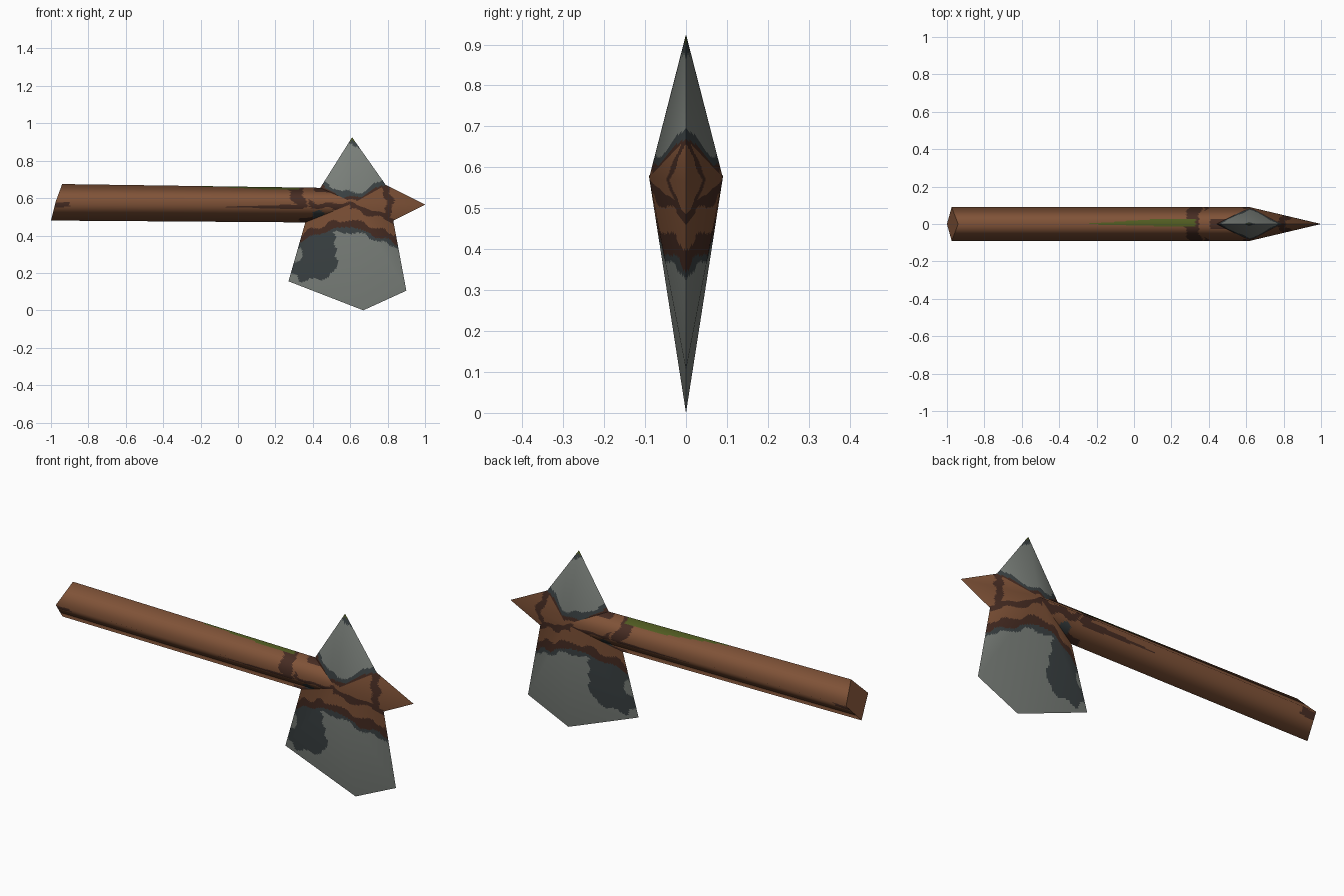
import bpy, bmesh, math
from mathutils import Vector

if "Cube" in bpy.data.objects:
    bpy.data.objects.remove(bpy.data.objects["Cube"])

STEP = 0.011          # cell size, fine enough for the ragged paint edges
HALF = 0.09           # half thickness
CX, CZ = 0.62, 0.575  # raised centre of the head

PALETTE = [("brown_wood", (0.216, 0.086, 0.039)),
           ("dark_brown_binding", (0.064, 0.026, 0.017)),
           ("grey_stone", (0.205, 0.225, 0.205)),
           ("dark_slate", (0.046, 0.057, 0.060)),
           ("moss_green", (0.085, 0.110, 0.016))]
BROWN, DARK, GREY, SLATE, GREEN = range(5)
mats = []
for name, rgb in PALETTE:
    m = bpy.data.materials.new(name)
    m.diffuse_color = (*rgb, 1)
    m.use_nodes = True
    m.node_tree.nodes["Principled BSDF"].inputs["Base Color"].default_value = m.diffuse_color
    mats.append(m)


def curve(pts, x):
    """Piecewise linear height of a paint border."""
    if x <= pts[0][0]:
        return pts[0][1]
    for (x0, z0), (x1, z1) in zip(pts, pts[1:]):
        if x <= x1:
            return z0 + (z1 - z0) * (x - x0) / (x1 - x0)
    return pts[-1][1]


def wobble(a, b):
    return 0.008 * (math.sin(47 * a + 13 * b) + 0.7 * math.sin(91 * b - 29 * a))


# Paint rules, one per part
def streak(x, z):
    """Dark line running across the head from upper left to lower right."""
    mid = curve([(0.28, 0.60), (0.45, 0.555), (0.62, 0.555), (0.85, 0.475)], x)
    return abs(z - mid + wobble(x, z)) < 0.016


def paint_handle(x, y, z):
    t = max(0, min(1, (x + 0.27) / 0.4))
    if x < 0.33 and -0.012 * t < y < 0.028 * t and z > 0.6:
        return GREEN
    w = wobble(x, z)
    if x < -0.9 and abs(z - 0.565) < 0.013:
        return DARK
    if -0.06 < x < 0.35 and abs(z - 0.553) < 0.012 * (x + 0.1) / 0.4:
        return DARK
    if z > 0.55 and abs(x - 0.31 - 0.5 * max(0, 0.62 - z) + w) < 0.03:
        return DARK
    if z > 0.63 and x > 0.40 + w:
        return DARK
    if x > 0.36 and math.hypot(x - 0.43, (z - 0.51) * 1.3) < 0.032:
        return SLATE
    if x > 0.33 and z < 0.50 + w:
        return DARK
    return DARK if x > 0.38 and streak(x, z) else BROWN


def paint_spike(x, y, z):
    if z > 0.905:
        return GREEN
    if z > 0.88 + wobble(x, z):
        return SLATE
    e = z + wobble(x, z) - curve([(0.44, 0.665), (0.56, 0.6), (0.66, 0.6), (0.78, 0.675)], x)
    if e > 0.032:
        return GREY
    if e > 0.005:
        return SLATE
    return DARK if e > -0.018 else BROWN


def paint_tip(x, y, z):
    r = x + 0.35 * abs(z - 0.57) + wobble(x, z)
    return DARK if 0.80 < r < 0.84 or (x < 0.84 and streak(x, z)) else BROWN


def paint_blade(x, y, z):
    w = wobble(x, z)
    e = z + w - curve([(0.34, 0.41), (0.45, 0.455), (0.58, 0.49), (0.68, 0.465), (0.86, 0.39)], x)
    if e > 0:
        return DARK if x > 0.6 and streak(x, z) else BROWN
    if e > -0.042:
        return DARK
    if e > -0.065:
        return SLATE
    # large ragged stain on the inner side
    low = curve([(0.27, 0.22), (0.36, 0.16), (0.48, 0.17), (0.54, 0.24), (0.57, 0.42)], x)
    if x < 0.53 + 2 * w and z > low + 2 * w and math.hypot(x - 0.30, z - 0.30) > 0.045:
        return SLATE
    return GREY


def head_vert(x, z):
    """Outline point on the sharp edge with the normal of the low pyramid."""
    dx, dz = x - CX, z - CZ
    d2 = dx * dx + dz * dz
    return Vector((x, 0, z)), Vector((HALF * dx / d2, -1, HALF * dz / d2)).normalized()


def build(name, patches, paint, flat=False):
    """Make gridded four-corner patches, mirrored front to back."""
    bm = bmesh.new()
    normals, cache = [], {}

    def vert(p, n):
        key = tuple(round(c, 5) for c in (*p, *n))
        if key not in cache:
            cache[key] = bm.verts.new(p)
            normals.append(n)
        return cache[key], n

    for side in ((1,) if flat else (1, -1)):
        flip = Vector((1, side, 1))
        for quad in patches:
            (a, na), (b, nb), (c, nc), (d, nd) = [(p * flip, n * flip) for p, n in quad]
            nu = max(1, math.ceil(max((b - a).length, (c - d).length) / STEP))
            nv = max(1, math.ceil(max((d - a).length, (c - b).length) / STEP))

            def at(i, j):
                u, v = i / nu, j / nv
                mix = lambda p, q, r, s: p.lerp(q, u).lerp(s.lerp(r, u), v)
                return vert(mix(a, b, c, d), mix(na, nb, nc, nd).normalized())
            for i in range(nu):
                for j in range(nv):
                    ring = []
                    for v, n in (at(i, j), at(i + 1, j), at(i + 1, j + 1), at(i, j + 1)):
                        if v not in ring:
                            ring.append(v)
                    if len(ring) < 3:
                        continue
                    f = bm.faces.new(ring)
                    f.normal_update()
                    if f.normal.dot(n) < 0:
                        f.normal_flip()
                    f.smooth = True
                    f.material_index = paint(*f.calc_center_median())
    me = bpy.data.meshes.new(name)
    bm.to_mesh(me)
    bm.free()
    for m in mats:
        me.materials.append(m)
    me.normals_split_custom_set_from_vertices(normals)
    ob = bpy.data.objects.new(name, me)
    bpy.context.collection.objects.link(ob)


UP, DOWN, OUT = Vector((0, 0, 1)), Vector((0, 0, -1)), Vector((0, -1, 0))
centre = (Vector((CX, -HALF, CZ)), OUT)
end_top, end_side, end_low = Vector((-0.94, 0, 0.675)), Vector((-0.975, -HALF, 0.58)), Vector((-1, 0, 0.48))
joint_top, joint_low = (0.44, 0.655), (0.36, 0.47)


def fan(points):
    """Triangles from the raised centre to each outline edge."""
    vs = [head_vert(*p) for p in points]
    return [(centre, p, q, centre) for p, q in zip(vs, vs[1:])]


# Diamond-section handle
jt, jl = Vector((joint_top[0], 0, joint_top[1])), Vector((joint_low[0], 0, joint_low[1]))
build("handle", [((end_top, UP), (jt, UP), centre, (end_side, OUT)),
                 ((end_side, OUT), centre, (jl, DOWN), (end_low, DOWN))], paint_handle)

# Slanted end cap
cap_n = Vector((-1, 0, 0.3)).normalized()
build("handle_end", [[(p, cap_n) for p in (end_top, end_side, end_low, end_side * Vector((1, -1, 1)))]],
      lambda x, y, z: BROWN, flat=True)

# Head: upper spike, front tip and large lower blade
build("upper_spike", fan([joint_top, (0.61, 0.925), (0.79, 0.67)]), paint_spike)
build("front_tip", fan([(0.79, 0.67), (1.0, 0.565), (0.83, 0.48)]), paint_tip)
build("lower_blade", fan([(0.83, 0.48), (0.90, 0.105), (0.67, 0.0), (0.27, 0.155), joint_low]), paint_blade)
